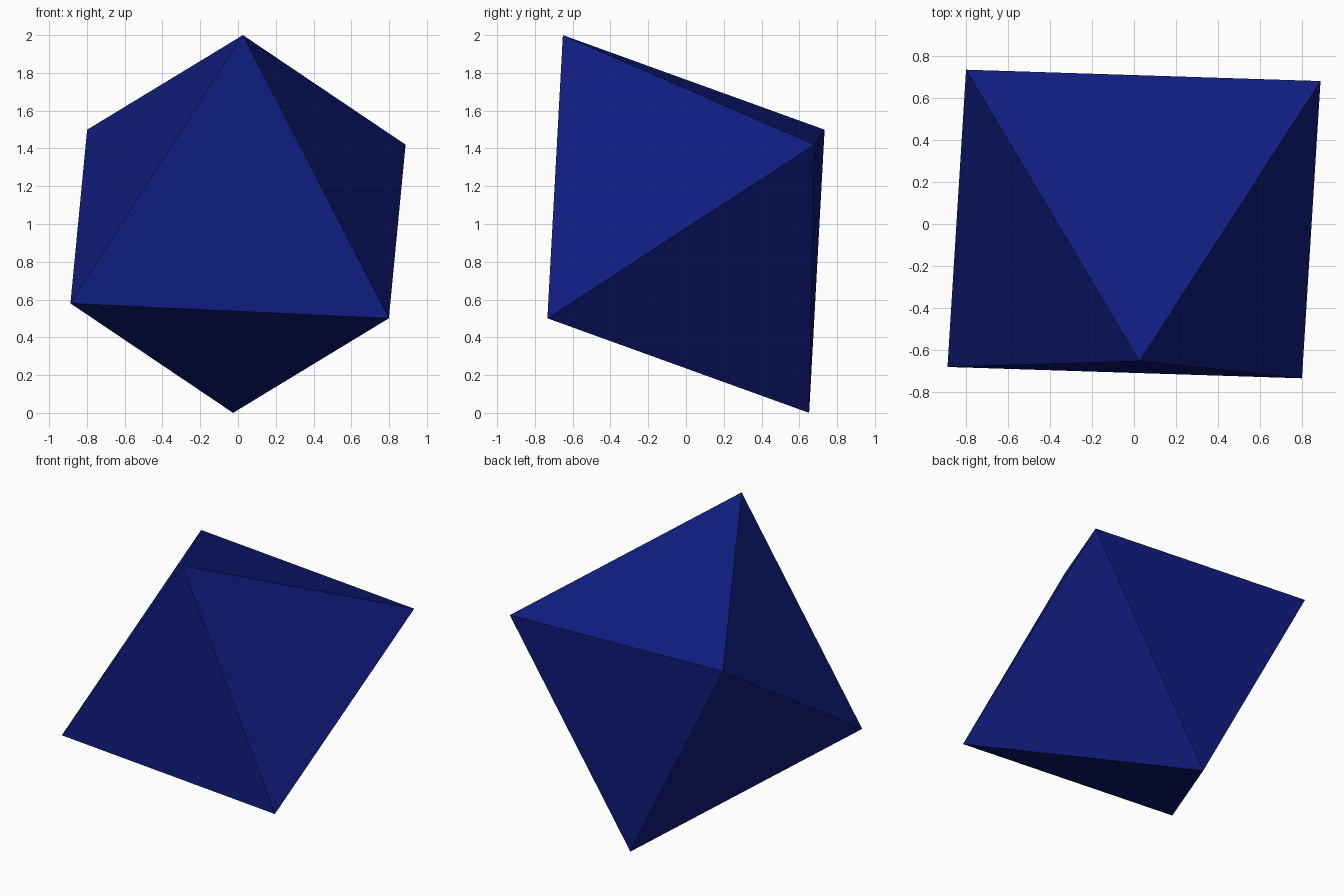
import bpy
import bmesh
from mathutils import Vector

if "Cube" in bpy.data.objects:
    bpy.data.objects.remove(bpy.data.objects["Cube"])

# Three perpendicular half-axes of the tilted regular octahedron
CENTRE = Vector((0, 0, 1))
RADIUS = 1.194
a = Vector((0.026, -0.652, 1.0)).normalized()
b = Vector((-0.80, 0.735, 0.50))
b = (b - a * b.dot(a)).normalized()
c = a.cross(b)

# Die body: hull of the six axis tips
bm = bmesh.new()
for axis in (a, b, c):
    for side in (1, -1):
        bm.verts.new(CENTRE + axis * RADIUS * side)
bmesh.ops.convex_hull(bm, input=bm.verts)
bmesh.ops.recalc_face_normals(bm, faces=bm.faces)
mesh = bpy.data.meshes.new("die_body")
bm.to_mesh(mesh)
bm.free()

body = bpy.data.objects.new("die_body", mesh)
bpy.context.collection.objects.link(body)

# Deep blue colour
blue = bpy.data.materials.new("deep_blue")
blue.diffuse_color = (0.005, 0.012, 0.21, 1)
blue.use_nodes = True
blue.node_tree.nodes["Principled BSDF"].inputs["Base Color"].default_value = blue.diffuse_color
mesh.materials.append(blue)
